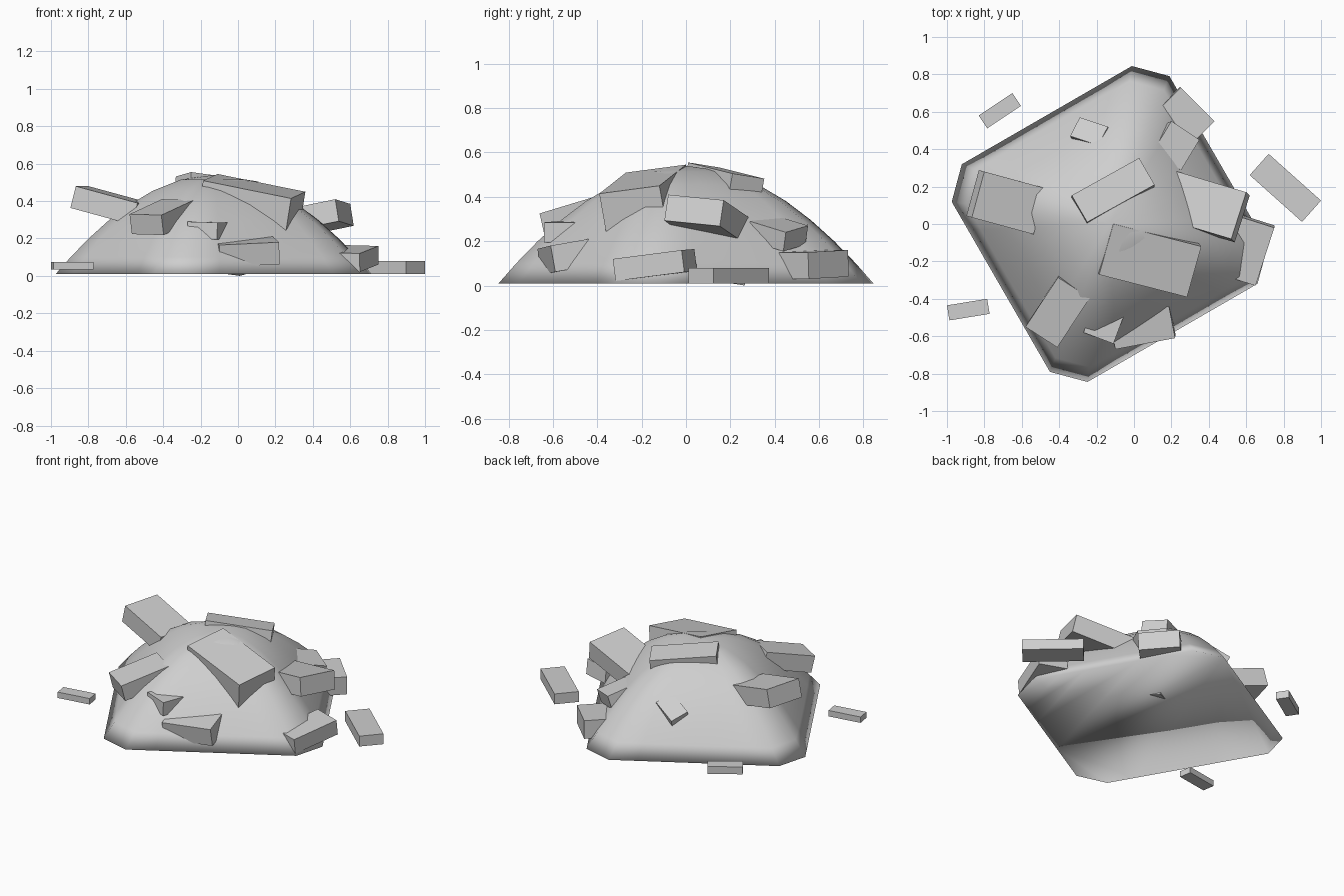
import bpy, bmesh, math
from mathutils import Vector

cube = bpy.data.objects.get("Cube")
if cube:
    bpy.data.objects.remove(cube)

GREY = (0.62, 0.62, 0.62, 1)
stone = bpy.data.materials.new("grey_stone")
stone.use_nodes = True
stone.diffuse_color = GREY
stone.node_tree.nodes["Principled BSDF"].inputs["Base Color"].default_value = GREY


def add_object(name, bm, smooth=False):
    bmesh.ops.recalc_face_normals(bm, faces=bm.faces)
    for f in bm.faces:
        f.smooth = smooth
    mesh = bpy.data.meshes.new(name)
    bm.to_mesh(mesh)
    bm.free()
    mesh.materials.append(stone)
    obj = bpy.data.objects.new(name, mesh)
    bpy.context.collection.objects.link(obj)
    return obj


# Mound: chamfered square rings that round off while rising along a parabola
def mound():
    half, flat, height, base = 0.672, 0.525, 0.53, 0.01
    outline = []
    for k in range(4):
        turn = math.radians(30 + 90 * k)
        for i in range(7):
            x, y = half, -flat + 2 * flat * i / 6
            outline.append(Vector((x * math.cos(turn) - y * math.sin(turn),
                                   x * math.sin(turn) + y * math.cos(turn), 0)))
    bm = bmesh.new()
    rings = []
    for u in (1, 0.91, 0.8, 0.68, 0.55, 0.4, 0.22):
        ring = []
        for p in outline:
            q = p.lerp(p.normalized() * 0.75, 0.5 * (1 - u)) * u
            ring.append(bm.verts.new((q.x - 0.13, q.y, base + height * (1 - u * u))))
        rings.append(ring)
    n = len(outline)
    for low, high in zip(rings, rings[1:]):
        for i in range(n):
            j = (i + 1) % n
            bm.faces.new((low[i], low[j], high[j], high[i]))
    top = bm.verts.new((-0.13, 0, base + height))
    for i in range(n):
        bm.faces.new((rings[-1][i], rings[-1][(i + 1) % n], top))
    bm.faces.new(rings[0])
    add_object("rubble_mound", bm, smooth=True)


# Block: a box hanging below a top face given by one corner and its two neighbours
def block(name, corner, along, across, thickness):
    p = Vector(corner)
    u = Vector(along) - p
    v = Vector(across) - p
    v -= u * (v.dot(u) / u.dot(u))
    n = u.cross(v).normalized()
    if n.z < 0:
        n = -n
    bm = bmesh.new()
    upper = [bm.verts.new(q) for q in (p, p + u, p + u + v, p + v)]
    lower = [bm.verts.new(q.co - n * thickness) for q in upper]
    bm.faces.new(upper)
    bm.faces.new(lower[::-1])
    for i in range(4):
        j = (i + 1) % 4
        bm.faces.new((upper[i], lower[i], lower[j], upper[j]))
    add_object(name, bm)


mound()

# Blocks lodged in the mound
block("summit_block", (-.25, .01, .555), (.11, .21, .505), (-.32, .16, .53), .49)
block("large_upper_block", (-.11, 0, .545), (.36, -.12, .45), (-.19, -.27, .51), .19)
block("left_upper_block", (.6, .17, .385), (.52, -.08, .41), (.2, .31, .3), .12)
block("right_upper_block", (-.8, .28, .48), (-.47, .19, .39), (-.85, .03, .475), .12)
block("front_right_block", (-.58, -.55, .33), (-.41, -.66, .325), (-.4, -.29, .41), .11)
block("front_chip", (-.27, -.58, .29), (-.11, -.64, .285), (-.2, -.4, .29), .09)
block("front_low_block", (-.1, -.67, .165), (.22, -.61, .18), (-.13, -.5, .195), .12)
block("left_low_block", (.75, -.02, .16), (.65, -.33, .12), (.57, .04, .165), .1)
block("back_left_low_block", (.43, .55, .15), (.25, .73, .16), (.28, .42, .15), .12)
block("back_left_block", (.35, .45, .24), (.2, .55, .27), (.25, .29, .29), .09)
block("back_chip", (-.14, .52, .31), (-.29, .57, .24), (-.19, .42, .35), .06)

# Loose pieces on the ground
block("loose_block_left", (.72, .375, .08), (1, .125, .08), (.62, .26, .08), .07)
block("loose_block_back", (-.83, .58, .08), (-.65, .7, .08), (-.78, .515, .08), .05)
block("loose_block_front", (-1, -.435, .075), (-.785, -.4, .075), (-.985, -.515, .075), .04)
